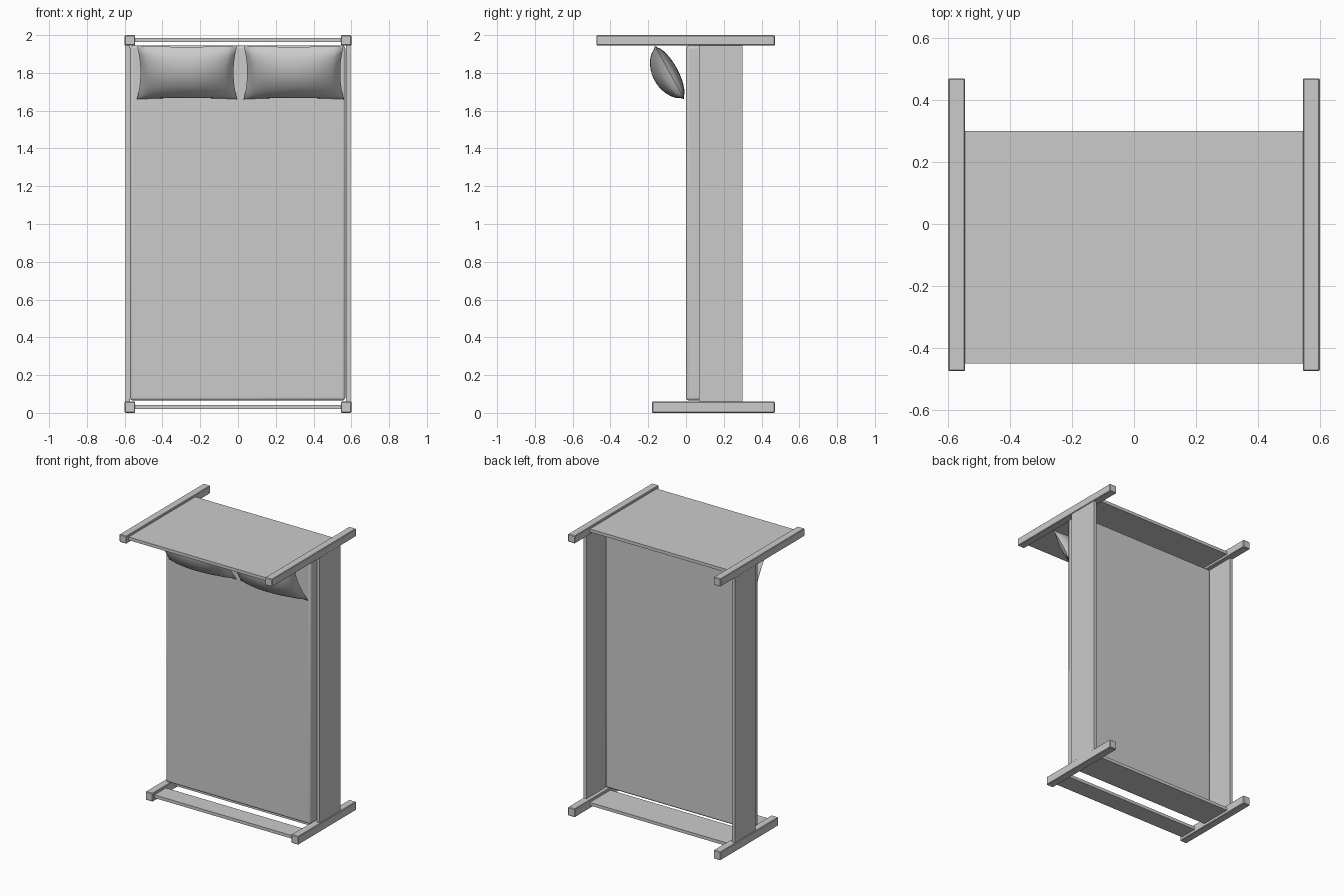
import bpy
import bmesh
from mathutils import Vector

cube = bpy.data.objects.get("Cube")
if cube:
    bpy.data.objects.remove(cube, do_unlink=True)

GREY = (0.6, 0.6, 0.6, 1.0)
mat = bpy.data.materials.new("plain_grey")
mat.use_nodes = True
mat.diffuse_color = GREY
bsdf = next(n for n in mat.node_tree.nodes if n.type == "BSDF_PRINCIPLED")
bsdf.inputs["Base Color"].default_value = GREY


def add_object(name, bm):
    mesh = bpy.data.meshes.new(name)
    bm.to_mesh(mesh)
    bm.free()
    obj = bpy.data.objects.new(name, mesh)
    bpy.context.collection.objects.link(obj)
    mesh.materials.append(mat)
    return obj


def box(name, xs, ys, zs, bevel=0.0, segments=1):
    """Box between the given limits, with optional rounded edges."""
    bm = bmesh.new()
    bmesh.ops.create_cube(bm, size=1)
    for v in bm.verts:
        v.co = Vector([lo + (hi - lo) * (c + 0.5)
                       for c, (lo, hi) in zip(v.co, (xs, ys, zs))])
    obj = add_object(name, bm)
    if bevel:
        mod = obj.modifiers.new("rounded_edges", "BEVEL")
        mod.width = bevel
        mod.segments = segments
    return obj


def shade_smooth(obj):
    bpy.ops.object.select_all(action="DESELECT")
    obj.select_set(True)
    bpy.context.view_layer.objects.active = obj
    bpy.ops.object.shade_smooth_by_angle()


# Posts and long side rails, mirrored left and right
for side, sign in (("left", 1), ("right", -1)):
    post_x = sorted((sign * 0.545, sign * 0.60))
    rail_x = sorted((sign * 0.573, sign * 0.595))
    box(f"{side}_head_post", post_x, (-0.475, 0.47), (1.945, 2.0), 0.004)
    box(f"{side}_foot_post", post_x, (-0.18, 0.47), (0.0, 0.06), 0.004)
    box(f"{side}_side_rail", rail_x, (0.068, 0.30), (0.06, 1.945))

# Head and foot boards
BOARD_X = (-0.546, 0.546)
box("headboard", BOARD_X, (-0.45, 0.30), (1.963, 1.985))
box("upper_footboard", BOARD_X, (-0.16, -0.03), (0.02, 0.042))
box("lower_footboard", BOARD_X, (0.07, 0.30), (0.02, 0.042))

# Mattress
mattress = box("mattress", (-0.571, 0.568), (0.0, 0.10), (0.066, 1.944), 0.015, 4)
shade_smooth(mattress)


def pillow(name, center_x):
    """Pinched cushion leaning towards the headboard."""
    half_w, half_h = 0.265, 0.162
    center = Vector((center_x, -0.0875, 1.8025))
    across = Vector((1, 0, 0))
    up = Vector((0, -0.478, 0.878))
    out = Vector((0, -0.878, -0.478))
    bm = bmesh.new()
    for puff in (0.09, -0.045):
        grid = bmesh.ops.create_grid(bm, x_segments=24, y_segments=16, size=1)
        for vert in grid["verts"]:
            u, v = vert.co.x, vert.co.y
            du, dv = max(0, 1 - u * u), max(0, 1 - v * v)
            vert.co = (center
                       + across * (u * half_w * (1 - 0.07 * dv))
                       + up * (v * half_h * (1 - 0.05 * du))
                       + out * (puff * du ** 0.5 * dv ** 0.65))
    bmesh.ops.remove_doubles(bm, verts=bm.verts, dist=0.0005)
    bmesh.ops.recalc_face_normals(bm, faces=bm.faces)
    return add_object(name, bm)


# Pillows
shade_smooth(pillow("left_pillow", 0.295))
shade_smooth(pillow("right_pillow", -0.27))
